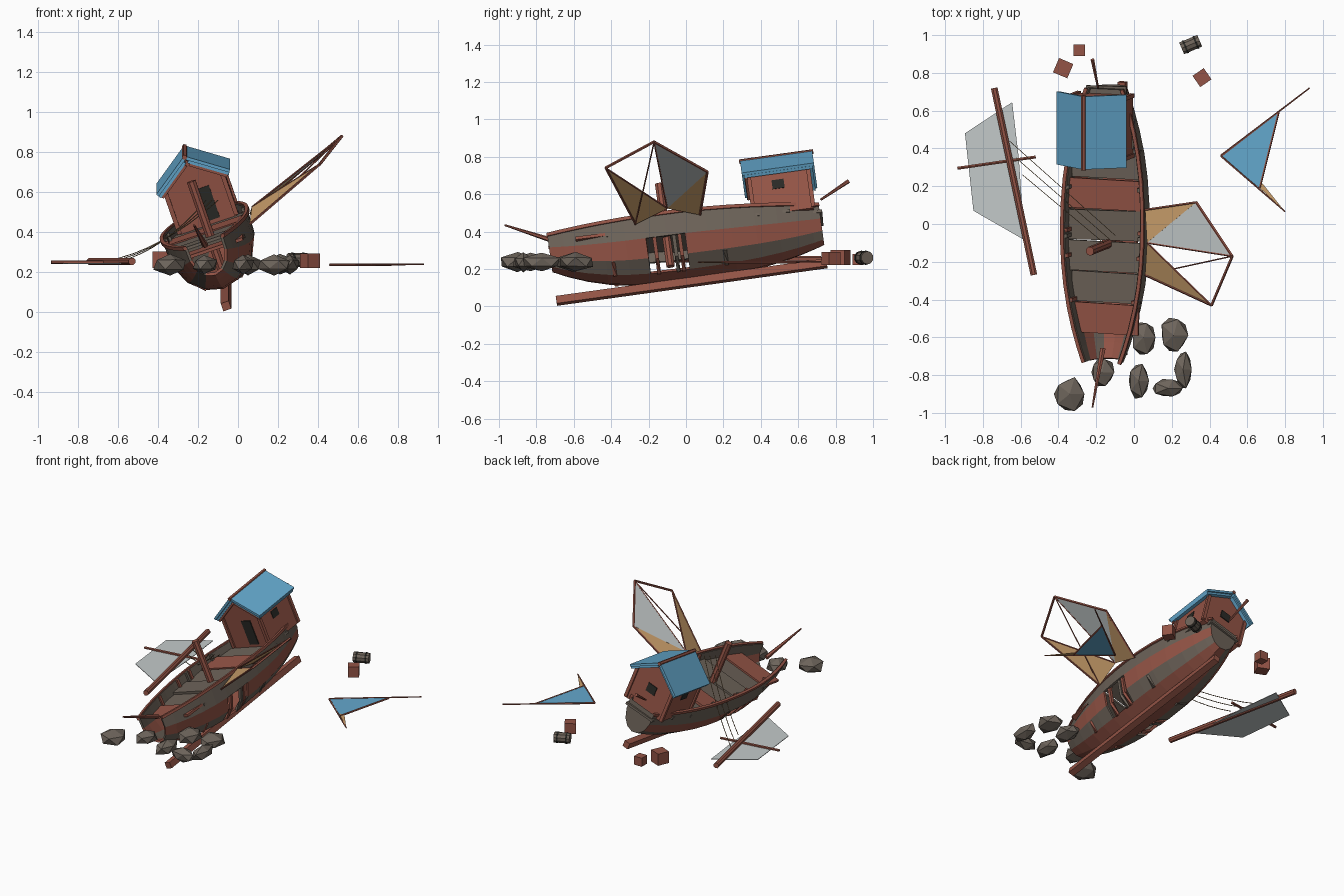
import bpy, bmesh, math, random
from mathutils import Vector, Matrix, Euler

if "Cube" in bpy.data.objects:
    bpy.data.objects.remove(bpy.data.objects["Cube"])
random.seed(4)

def srgb(r, g, b):
    return tuple(((c / 255 + .055) / 1.055) ** 2.4 for c in (r, g, b)) + (1,)

def material(name, *c):
    m = bpy.data.materials.new(name)
    m.diffuse_color = srgb(*c)
    m.use_nodes = True
    m.node_tree.nodes["Principled BSDF"].inputs["Base Color"].default_value = m.diffuse_color
    return m

RED = material("red_brown_wood", 148, 84, 70)
GREY = material("weathered_wood", 108, 98, 88)
BLUE = material("blue_cloth", 100, 168, 205)
SAIL = material("pale_grey_sail", 196, 202, 202)
TAN = material("tan_sail", 204, 160, 108)
DARK = material("dark_opening", 42, 42, 38)
ROCK = material("rock", 110, 101, 92)
ROPE = material("rope", 130, 108, 78)

# The wreck lies bow down and rolled to port
SHIP = (Matrix.Translation((-.06, .03, .13)) @ Matrix.Rotation(math.radians(7.9), 4, 'X')
        @ Matrix.Rotation(math.radians(-19), 4, 'Y'))
WORLD = Matrix.Identity(4)

def make(name, verts, faces, mats, M=WORLD, rule=None):
    me = bpy.data.meshes.new(name)
    me.from_pydata([tuple(v) for v in verts], [], faces)
    bm = bmesh.new()
    bm.from_mesh(me)
    bmesh.ops.recalc_face_normals(bm, faces=bm.faces)
    bm.to_mesh(me)
    bm.free()
    for m in (mats if isinstance(mats, list) else [mats]):
        me.materials.append(m)
    if rule:
        for p in me.polygons:
            p.material_index = rule(p)
    ob = bpy.data.objects.new(name, me)
    bpy.context.collection.objects.link(ob)
    ob.matrix_world = M
    return ob

def beam(name, pts, r, mat, M=WORLD, n=6, r2=None):
    """Pole swept along a list of points."""
    pts = [Vector(p) for p in pts]
    r2 = r if r2 is None else r2
    verts, faces = [], []
    for i, p in enumerate(pts):
        d = (pts[min(i + 1, len(pts) - 1)] - pts[max(i - 1, 0)]).normalized()
        ref = Vector((0, 0, 1)) if abs(d.z) < .8 else Vector((0, 1, 0))
        u = d.cross(ref).normalized()
        v = d.cross(u)
        rad = r + (r2 - r) * i / (len(pts) - 1)
        for k in range(n):
            a = 2 * math.pi * (k + .5) / n
            verts.append(p + rad * (math.cos(a) * u + math.sin(a) * v))
    for i in range(len(pts) - 1):
        for k in range(n):
            a, b = i * n + k, i * n + (k + 1) % n
            faces.append((a, b, b + n, a + n))
    faces += [tuple(range(n)), tuple(range(len(verts) - n, len(verts)))]
    return make(name, verts, faces, mat, M)

def box(name, c, s, mat, M=WORLD, rot=(0, 0, 0)):
    v = [(x * s[0] / 2, y * s[1] / 2, z * s[2] / 2) for x in (-1, 1) for y in (-1, 1) for z in (-1, 1)]
    f = [(0, 1, 3, 2), (4, 5, 7, 6), (0, 1, 5, 4), (2, 3, 7, 6), (0, 2, 6, 4), (1, 3, 7, 5)]
    return make(name, v, f, mat, M @ Matrix.Translation(c) @ Euler(rot).to_matrix().to_4x4())

def sheet(name, pts, mat, M=WORLD, t=.004):
    ob = make(name, pts, [tuple(range(len(pts)))], mat, M)
    s = ob.modifiers.new("thickness", 'SOLIDIFY')
    s.thickness, s.offset = t, 0
    return ob

# Hull cross-section: five points from gunwale to keel on one side
L = .73
def section(y, side=1, inset=0):
    t = abs(y) / L
    w = .1 + .125 * (1 - t ** 2.2) - inset
    zb = .015 + (.15 if y < 0 else .09) * t ** 2.6
    zt = .33 + (.012 * t if y < 0 else -.03 * t)
    return [(side * w * a, y, zb + (zt - zb) * h)
            for a, h in ((1, 1), (.98, .6), (.78, .28), (.45, .08), (0, 0))]

ys = [-.73, -.65, -.55, -.44, -.32, -.21, -.1, 0, .12, .25, .38, .5, .6, .68, .73]
HOLE = (-.21, 0)
for side, label in ((1, "starboard"), (-1, "port")):
    verts = [p for y in ys for p in section(y, side)]
    faces, rows = [], []
    for i in range(len(ys) - 1):
        for j in range(4):
            if j in (1, 2) and ys[i] >= HOLE[0] and ys[i + 1] <= HOLE[1]:
                continue
            a = i * 5 + j
            faces.append((a, a + 1, a + 6, a + 5))
            rows.append(j % 2)
    hull = make(label + "_hull", verts, faces, [GREY, RED], SHIP, lambda p: rows[p.index])
    sol = hull.modifiers.new("planking", 'SOLIDIFY')
    sol.thickness, sol.offset = .014, -1 
    # Gunwale rail
    beam(label + "_gunwale_rail", [section(y, side)[0] for y in ys], .013, RED, SHIP, 4)
    # Ribs showing in the breach and in the bilge
    for k, y in enumerate((-.165, -.06, -.03, .2, -.4)):
        beam(label + "_rib", section(y, side, .018)[:4], .014, [RED, GREY][k % 2], SHIP, 4)

# Stern transom
end = section(.73)
make("stern_transom", end + [(-x, y, z) for x, y, z in end[3::-1]], [tuple(range(9))], GREY, SHIP)

# Keel beam
box("keel", (0, 0, 0), (.042, 1.46, .042), RED, SHIP)

# Deck boards
for i in range(8):
    y = -.5 + i * .166
    w = .1 + .125 * (1 - (abs(y) / L) ** 2.2) - .012
    w += .025 if i == 0 else 0
    box("deck_board", (0, y, .272 - (.01 if i % 2 else 0)), (2 * w, .16, .016),
        RED if i in (0, 4) else GREY, SHIP, (random.uniform(-.04, .04), 0, random.uniform(-.02, .02)))

# Broken mast stump, bowsprit and stern pole
beam("mast_stump", [(.012, -.1, .1), (.012, -.1, .57)], .024, RED, SHIP, 8)
beam("bowsprit", [(-.165, -.66, .335), (-.22, -.97, .435)], .016, RED, r2=.005)
beam("stern_pole", [(-.19, .72, .57), (-.22, .87, .67)], .006, RED, r2=.011)

# Cabin walls with gable
W, Y0, Y1 = .15, .38, .70
gable = [(-W, .27), (W, .27), (W, .51), (0, .615), (-W, .51)]
make("cabin", [(x, y, z) for y in (Y0, Y1) for x, z in gable],
     [(0, 1, 2, 3, 4), (5, 6, 7, 8, 9)] + [(k, (k + 1) % 5, (k + 1) % 5 + 5, k + 5) for k in range(5)],
     RED, SHIP)
box("cabin_door", (.03, Y0 - .002, .375), (.075, .008, .17), DARK, SHIP)
for s in (-1, 1):
    box("side_window", (s * W, .53, .43), (.008, .065, .05), DARK, SHIP)
    for y in (Y0, Y1):
        box("corner_post", (s * W, y, .39), (.022, .022, .23), RED, SHIP)
box("rear_window", (0, Y1 + .002, .43), (.07, .008, .06), DARK, SHIP)

# Roof panels, trim below and ridge beam
slope = math.atan2(.135, .19)
for s in (-1, 1):
    for name, dz, size, mat in (("roof_panel", 0, (.232, .39, .016), BLUE),
                                ("roof_trim", -.018, (.215, .37, .016), BLUE)):
        box(name, (s * .096, .54, .566 + dz), size, mat, SHIP, (0, s * slope, 0))
    box("rafter", (s * .09, Y0 - .015, .535), (.2, .015, .014), RED, SHIP, (0, s * slope, 0))
beam("ridge_beam", [(0, .34, .637), (0, .74, .637)], .013, RED, SHIP, 6)

# Fallen mast on the port side with yard and sail
beam("fallen_mast", [(-.74, .72, .253), (-.53, -.27, .253)], .019, RED, n=8)
beam("fallen_yard", [(-.935, .295, .25), (-.52, .355, .25)], .009, RED)
sheet("fallen_sail", [(-.645, .645, .243), (-.895, .48, .243), (-.85, .07, .243),
                      (-.58, -.085, .243), (-.61, .35, .243)], SAIL)

# Slack ropes from the fallen mast to the stump
for k in range(3):
    a, b = Vector((-.66 + .035 * k, .44 - .09 * k, .255)), Vector((-.1 - .03 * k, -.06 - .02 * k, .56))
    pts = []
    for i in range(9):
        p = a.lerp(b, i / 8)
        p.z -= .2 * (i / 8) * (1 - i / 8)
        pts.append(p)
    beam("rope", pts, .0025, ROPE, n=4)

# Torn fan sail leaning out to starboard
A, B, C = (.52, -.17, .88), (.33, .115, .72), (.41, -.43, .74)
D, E, F = (.06, .075, .49), (.06, -.27, .44), (.07, -.1, .525)
for p, q, r in ((A, B, .008), (A, C, .008), (B, D, .007), (C, E, .007), (A, F, .005), (A, E, .004), (C, F, .005)):
    beam("fan_sail_spar", [p, q], r, RED, n=5)
sheet("fan_sail_grey", [F, A, B], SAIL)
sheet("fan_sail_tan_aft", [D, B, F], TAN)
sheet("fan_sail_tan_fore", [C, E, F], TAN)

# Drifting spars with blue sail
z = .236
beam("drift_spar", [(.46, .36, z), (.93, .72, z + .003)], .007, RED, n=5, r2=.004)
beam("drift_spar", [(.46, .36, z), (.8, .065, z)], .006, RED, n=5, r2=.004)
beam("drift_spar", [(.765, .59, z), (.665, .19, z)], .006, RED, n=5)
sheet("drift_sail_blue", [(.46, .36, z), (.765, .59, z), (.665, .19, z)], BLUE)
sheet("drift_sail_tan", [(.64, .215, z), (.68, .215, z), (.8, .065, z)], TAN)

# Floating crates
for x, y, s, a in ((.36, .775, .072, .6), (-.375, .825, .082, -.4), (-.29, .92, .06, 0)):
    box("crate", (x, y, .22 + s / 2), (s, s, s), RED, rot=(0, 0, a))

# Barrel with hoops
d = Vector((.92, .39, 0))
c = Vector((.3, .95, .26))
beam("barrel", [c - d * .052, c - d * .02, c + d * .02, c + d * .052], .035, GREY, n=10)
for k in (-.03, .03):
    beam("barrel_hoop", [c + d * (k - .005), c + d * (k + .005)], .038, DARK, n=10)

# Rocks
for x, y, sx, sy in ((.05, -.6, .07, .1), (.21, -.59, .08, .1), (.26, -.77, .055, .11), (.025, -.83, .065, .1),
                     (.18, -.87, .1, .055), (-.34, -.9, .085, .095), (-.17, -.785, .07, .09)):
    bm = bmesh.new()
    bmesh.ops.create_icosphere(bm, subdivisions=1, radius=1)
    verts = []
    for v in bm.verts:
        k = random.uniform(.85, 1.12)
        verts.append((x + v.co.x * sx * k, y + v.co.y * sy * k, .237 + v.co.z * .05 * k))
    faces = [[v.index for v in f.verts] for f in bm.faces]
    bm.free()
    make("rock", verts, faces, ROCK)
